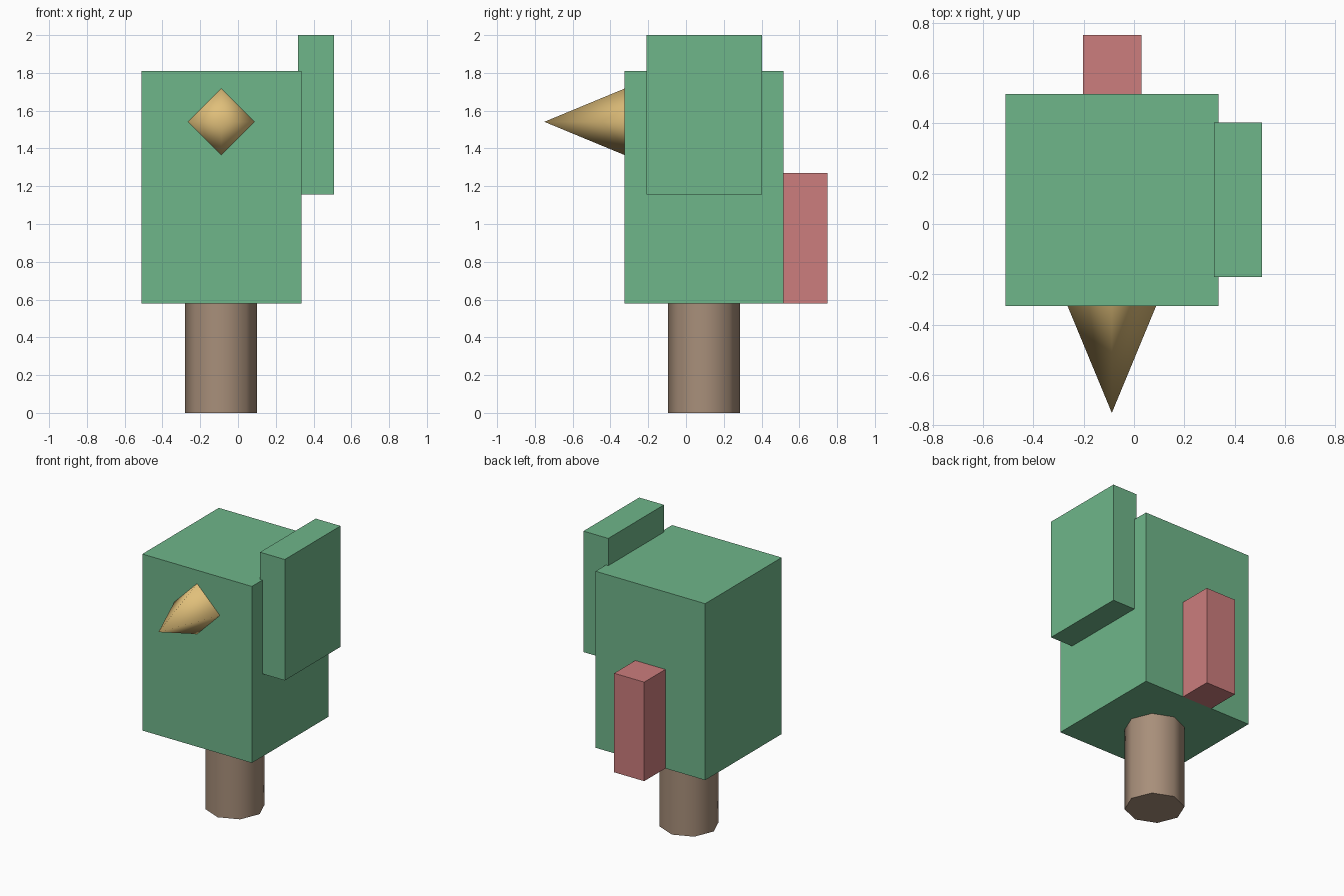
import bpy
import math

if "Cube" in bpy.data.objects:
    bpy.data.objects.remove(bpy.data.objects["Cube"])


def material(name, r, g, b):
    """Flat colour from sRGB bytes, stored as linear values."""
    def lin(c):
        c /= 255
        return c / 12.92 if c <= 0.04045 else ((c + 0.055) / 1.055) ** 2.4
    m = bpy.data.materials.new(name)
    m.diffuse_color = (lin(r), lin(g), lin(b), 1)
    m.use_nodes = True
    m.node_tree.nodes["Principled BSDF"].inputs["Base Color"].default_value = m.diffuse_color
    return m


green = material("leaf green", 111, 182, 138)
red = material("dusty red", 204, 125, 125)
brown = material("wood brown", 168, 143, 122)
gold = material("sand gold", 224, 191, 122)


def box(name, lo, hi, mat):
    """Axis-aligned box between two corners."""
    mid = [(a + b) / 2 for a, b in zip(lo, hi)]
    bpy.ops.mesh.primitive_cube_add(size=1, location=mid)
    ob = bpy.context.object
    ob.name = name
    ob.scale = [b - a for a, b in zip(lo, hi)]
    bpy.ops.object.transform_apply(location=False, rotation=False, scale=True)
    ob.data.materials.append(mat)


def round_part(name, sides, r1, r2, depth, loc, rot, mat):
    """Cylinder or cone with smooth sides and flat caps."""
    bpy.ops.mesh.primitive_cone_add(vertices=sides, radius1=r1, radius2=r2,
                                    depth=depth, location=loc, rotation=rot)
    ob = bpy.context.object
    ob.name = name
    ob.data.materials.append(mat)
    for p in ob.data.polygons:
        p.use_smooth = abs(p.normal.z) < 0.9


# Head block, side slab and rear post
box("body", (-0.51, -0.325, 0.58), (0.335, 0.517, 1.81), green)
box("side_slab", (0.317, -0.21, 1.157), (0.508, 0.403, 2.0), green)
box("rear_post", (-0.203, 0.517, 0.58), (0.029, 0.75, 1.27), red)

# Octagonal trunk below the body
round_part("trunk", 8, 0.19, 0.19, 0.58, (-0.09, 0.095, 0.29), (0, 0, 0), brown)

# Four-sided beak pointing forward
round_part("beak", 4, 0.176, 0, 0.425, (-0.088, -0.5375, 1.541),
           (math.pi / 2, 0, 0), gold)
